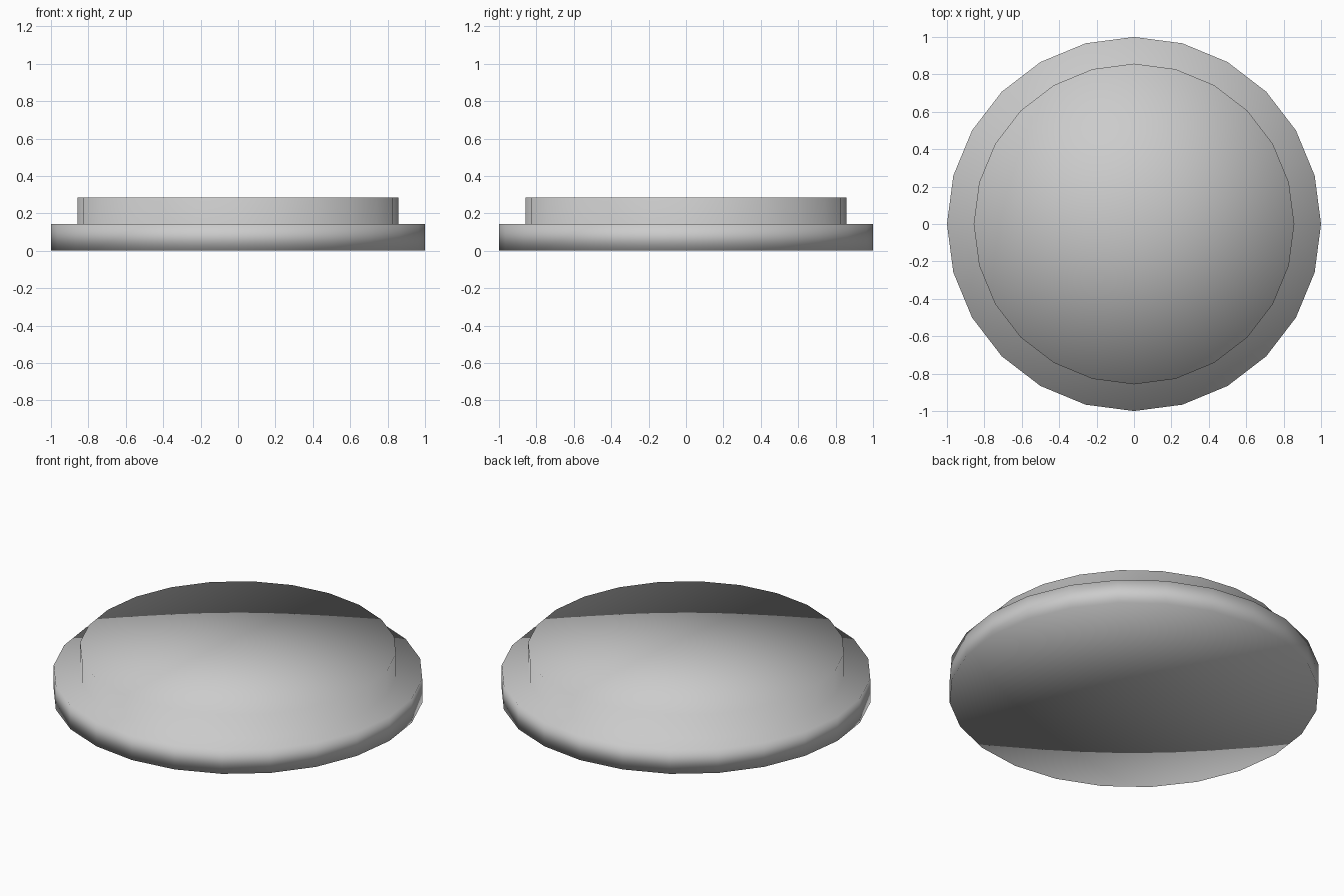
import bpy, bmesh, math

if "Cube" in bpy.data.objects:
    bpy.data.objects.remove(bpy.data.objects["Cube"])

SIDES = 24
R_UPPER, STEP = 0.857, 0.143

# Stepped half-profile (radius, height), from bottom centre to top centre
PROFILE = [(0, 0), (1, 0), (1, STEP), (R_UPPER, STEP),
           (R_UPPER, 2 * STEP), (0, 2 * STEP)]


def lathe(name, profile, sides):
    """Revolve a profile around z; points on the axis become fan centres."""
    bm = bmesh.new()
    verts = [bm.verts.new((r, 0, z)) for r, z in profile]
    edges = [bm.edges.new(pair) for pair in zip(verts, verts[1:])]
    bmesh.ops.spin(bm, geom=verts + edges, cent=(0, 0, 0), axis=(0, 0, 1),
                   angle=2 * math.pi, steps=sides, use_duplicate=False)
    bmesh.ops.remove_doubles(bm, verts=bm.verts[:], dist=1e-4)
    bmesh.ops.recalc_face_normals(bm, faces=bm.faces[:])
    for face in bm.faces:
        face.smooth = True
    mesh = bpy.data.meshes.new(name)
    bm.to_mesh(mesh)
    bm.free()
    obj = bpy.data.objects.new(name, mesh)
    bpy.context.collection.objects.link(obj)
    return obj


# Two-step round base, fully smooth shaded
lathe("stepped_round_base", PROFILE, SIDES)
